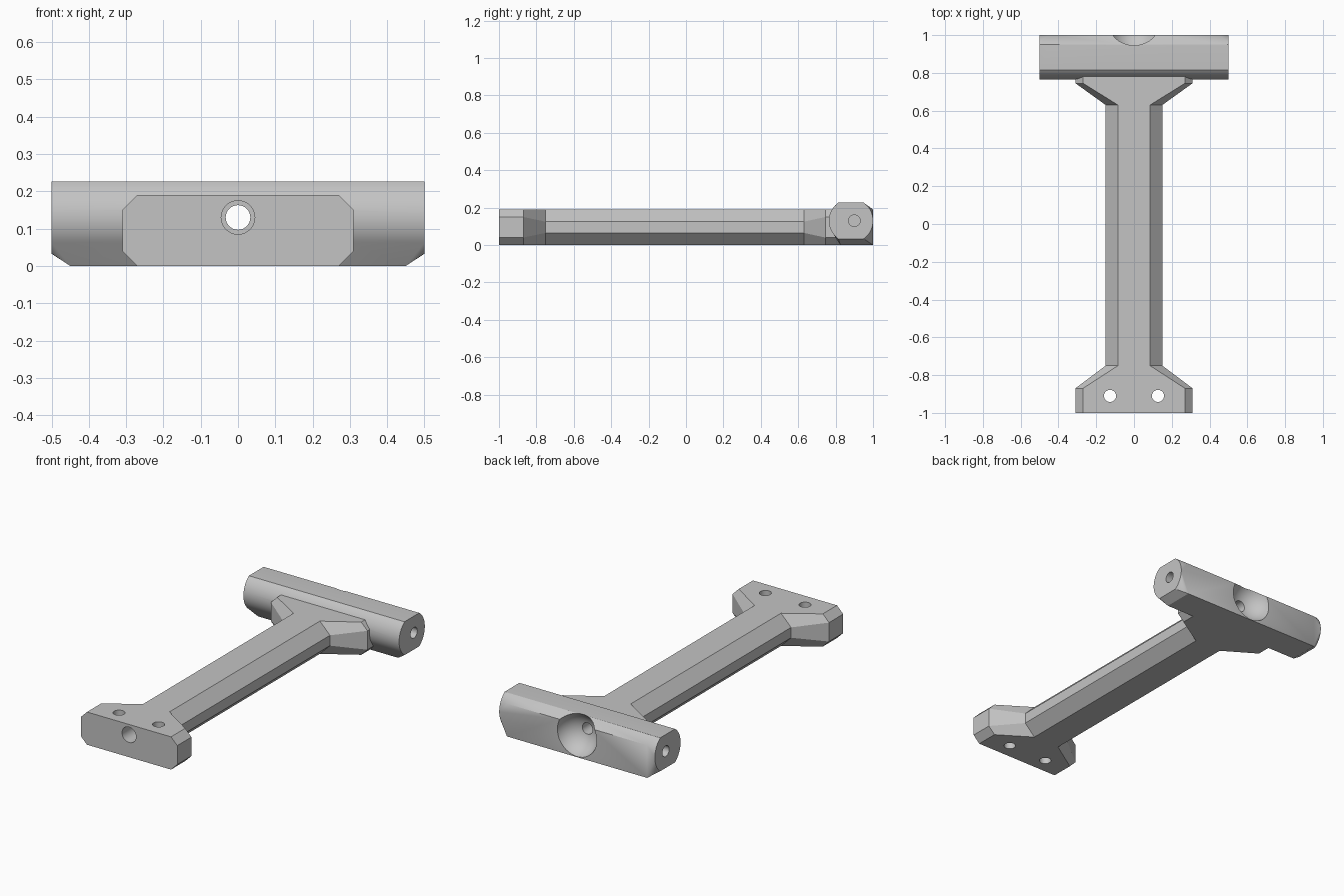
import bpy, bmesh
from math import radians, cos, sin
from mathutils import Matrix, Vector

cube = bpy.data.objects.get("Cube")
if cube:
    bpy.data.objects.remove(cube, do_unlink=True)

grey = bpy.data.materials.new("plain_grey")
grey.use_nodes = True
colour = (0.55, 0.55, 0.55, 1)
grey.diffuse_color = colour
grey.node_tree.nodes["Principled BSDF"].inputs["Base Color"].default_value = colour

HEIGHT = 0.19
BORE_Z = 0.13


def finish(name, bm):
    bmesh.ops.recalc_face_normals(bm, faces=bm.faces)
    mesh = bpy.data.meshes.new(name)
    bm.to_mesh(mesh)
    bm.free()
    mesh.materials.append(grey)
    obj = bpy.data.objects.new(name, mesh)
    bpy.context.collection.objects.link(obj)
    return obj


def octagon(half, cut):
    """Chamfered rectangle in x and z, standing on the floor."""
    quarter = [(half, HEIGHT / 2 - cut), (half - cut, HEIGHT / 2)]
    right = [(x, -z) for x, z in reversed(quarter)] + quarter
    ring = right + [(-x, z) for x, z in reversed(right)]
    return [(x, z + HEIGHT / 2) for x, z in ring]


def loft(name, stations):
    bm = bmesh.new()
    rings = [[bm.verts.new((x, y, z)) for x, z in octagon(half, cut)]
             for y, half, cut in stations]
    for a, b in zip(rings, rings[1:]):
        for i in range(len(a)):
            j = (i + 1) % len(a)
            bm.faces.new((a[i], a[j], b[j], b[i]))
    bm.faces.new(rings[0])
    bm.faces.new(rings[-1])
    return finish(name, bm)


def rod(name, start, end, radius):
    a, b = Vector(start), Vector(end)
    turn = (b - a).to_track_quat('Z', 'Y').to_matrix().to_4x4()
    bm = bmesh.new()
    bmesh.ops.create_cone(bm, cap_ends=True, segments=40, radius1=radius,
                          radius2=radius, depth=(b - a).length,
                          matrix=Matrix.Translation((a + b) / 2) @ turn)
    return finish(name, bm)


def combine(target, tool, operation):
    mod = target.modifiers.new("join", 'BOOLEAN')
    mod.operation, mod.object, mod.solver = operation, tool, 'EXACT'
    bpy.context.view_layer.objects.active = target
    bpy.ops.object.modifier_apply(modifier=mod.name)
    bpy.data.objects.remove(tool, do_unlink=True)


# Octagonal beam that flares to a chamfered block at each end
handle = loft("connecting_handle", [
    (-1, 0.31, 0.04), (-0.87, 0.31, 0.04), (-0.75, 0.15, 0.065),
    (0.63, 0.15, 0.065), (0.745, 0.31, 0.04), (0.88, 0.31, 0.04)])

# Round crossbar with a flat top, back and base, and tapered ends
centre_y, radius, flat = 0.882, 0.118, 0.097
circle = [(centre_y + radius * cos(radians(a)),
           BORE_Z + max(-flat, min(flat, radius * sin(radians(a)))))
          for a in range(0, 360, 5)]
base = [(0.826, 0), (1, 0), (1, HEIGHT), (0.945, BORE_Z + flat)]
front_arc = [(y, z) for y, z in circle if y < 0.945 and z > 0.085]
bm = bmesh.new()
for side in (-1, 1):
    for x, outline in ((0.5, circle), (0.45, base + front_arc)):
        for y, z in outline:
            bm.verts.new((side * x, y, z))
bmesh.ops.remove_doubles(bm, verts=bm.verts, dist=0.0005)
hull = bmesh.ops.convex_hull(bm, input=bm.verts)
loose = {v for v in hull["geom_interior"] + hull["geom_unused"]
         if isinstance(v, bmesh.types.BMVert)}
bmesh.ops.delete(bm, geom=list(loose), context='VERTS')
bmesh.ops.dissolve_limit(bm, angle_limit=radians(0.5), verts=bm.verts, edges=bm.edges)
crossbar = finish("crossbar", bm)
combine(handle, crossbar, 'UNION')

# Ball socket in the back of the crossbar
bm = bmesh.new()
bmesh.ops.create_uvsphere(bm, u_segments=48, v_segments=24, radius=0.13,
                          matrix=Matrix.Translation((0, 1.03, BORE_Z)))
combine(handle, finish("socket_cutter", bm), 'DIFFERENCE')

# Long bore, wider at the front
combine(handle, rod("bore_cutter", (0, -1.1, BORE_Z), (0, 1.1, BORE_Z), 0.033), 'DIFFERENCE')
combine(handle, rod("wide_bore_cutter", (0, -1.1, BORE_Z), (0, -0.7, BORE_Z), 0.045), 'DIFFERENCE')

# Upright screw holes in the front block and blind holes in the crossbar ends
for side in (-1, 1):
    x = 0.127 * side
    combine(handle, rod("screw_cutter", (x, -0.91, -0.1), (x, -0.91, 0.3), 0.032), 'DIFFERENCE')
    combine(handle, rod("end_cutter", (0.25 * side, 0.9, BORE_Z),
                        (0.6 * side, 0.9, BORE_Z), 0.031), 'DIFFERENCE')

bpy.ops.object.select_all(action='DESELECT')
handle.select_set(True)
bpy.context.view_layer.objects.active = handle
bpy.ops.object.shade_smooth_by_angle(angle=radians(25))
